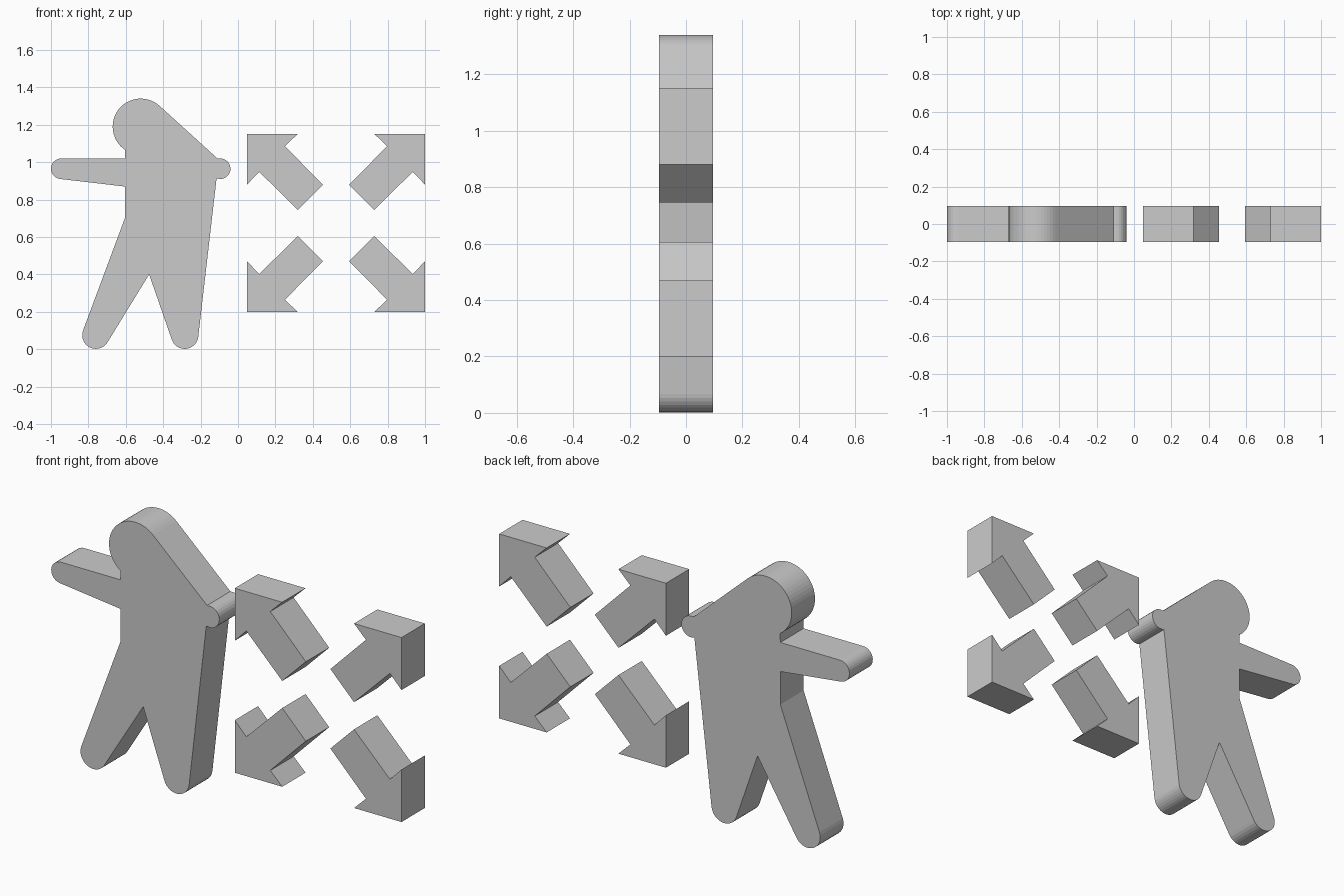
import bpy, bmesh
from math import cos, sin, radians

cube = bpy.data.objects.get("Cube")
if cube:
    bpy.data.objects.remove(cube, do_unlink=True)

HALF_DEPTH = 0.095

grey = bpy.data.materials.new("plain grey")
grey.use_nodes = True
grey.diffuse_color = (0.6, 0.6, 0.6, 1)
grey.node_tree.nodes["Principled BSDF"].inputs["Base Color"].default_value = grey.diffuse_color


def arc(cx, cz, r, start, end, steps=14):
    """Points on a circle from start to end, in degrees."""
    angles = [radians(start + (end - start) * i / steps) for i in range(steps + 1)]
    return [(cx + r * cos(a), cz + r * sin(a)) for a in angles]


def slab(name, outline):
    """Extrude an x-z outline through the depth."""
    bm = bmesh.new()
    front = bm.faces.new([bm.verts.new((x, -HALF_DEPTH, z)) for x, z in outline])
    out = bmesh.ops.extrude_face_region(bm, geom=[front], use_keep_orig=True)
    moved = [v for v in out["geom"] if isinstance(v, bmesh.types.BMVert)]
    bmesh.ops.translate(bm, verts=moved, vec=(0, 2 * HALF_DEPTH, 0))
    bmesh.ops.recalc_face_normals(bm, faces=bm.faces)
    mesh = bpy.data.meshes.new(name)
    bm.to_mesh(mesh)
    bm.free()
    mesh.materials.append(grey)
    bpy.context.collection.objects.link(bpy.data.objects.new(name, mesh))


# Standing figure, clockwise from the neck
figure = arc(-0.52, 1.19, 0.15, 236, 48, 28)            # head
figure += [(-0.11, 1.02)]                               # sloping shoulder
figure += arc(-0.095, 0.965, 0.055, 90, -110)           # left hand
figure += [(-0.115, 0.91)]
figure += arc(-0.285, 0.075, 0.073, -7, -160)           # left foot
figure += [(-0.475, 0.4)]                               # crotch
figure += arc(-0.76, 0.075, 0.073, -30, -200)           # right foot
figure += [(-0.605, 0.7), (-0.605, 0.87)]               # hip and armpit
figure += arc(-0.945, 0.965, 0.055, -97, -270)          # right hand
figure += [(-0.605, 1.02)]
slab("figure", figure)

# Four diagonal arrows, mirrored about their shared centre
MID_X, MID_Z = 0.524, 0.675
tip, barb, notch, tail_out, tail_in = 0.476, 0.205, 0.273, 0.07, 0.205
arrow = [(tip, tip), (barb, tip), (notch, 0.41), (tail_out, tail_in),
         (tail_in, tail_out), (0.41, notch), (tip, barb)]
for side, sx in (("left", 1), ("right", -1)):
    for level, sz in (("upper", 1), ("lower", -1)):
        slab(f"{level}_{side}_arrow",
             [(MID_X + sx * x, MID_Z + sz * z) for x, z in arrow])
